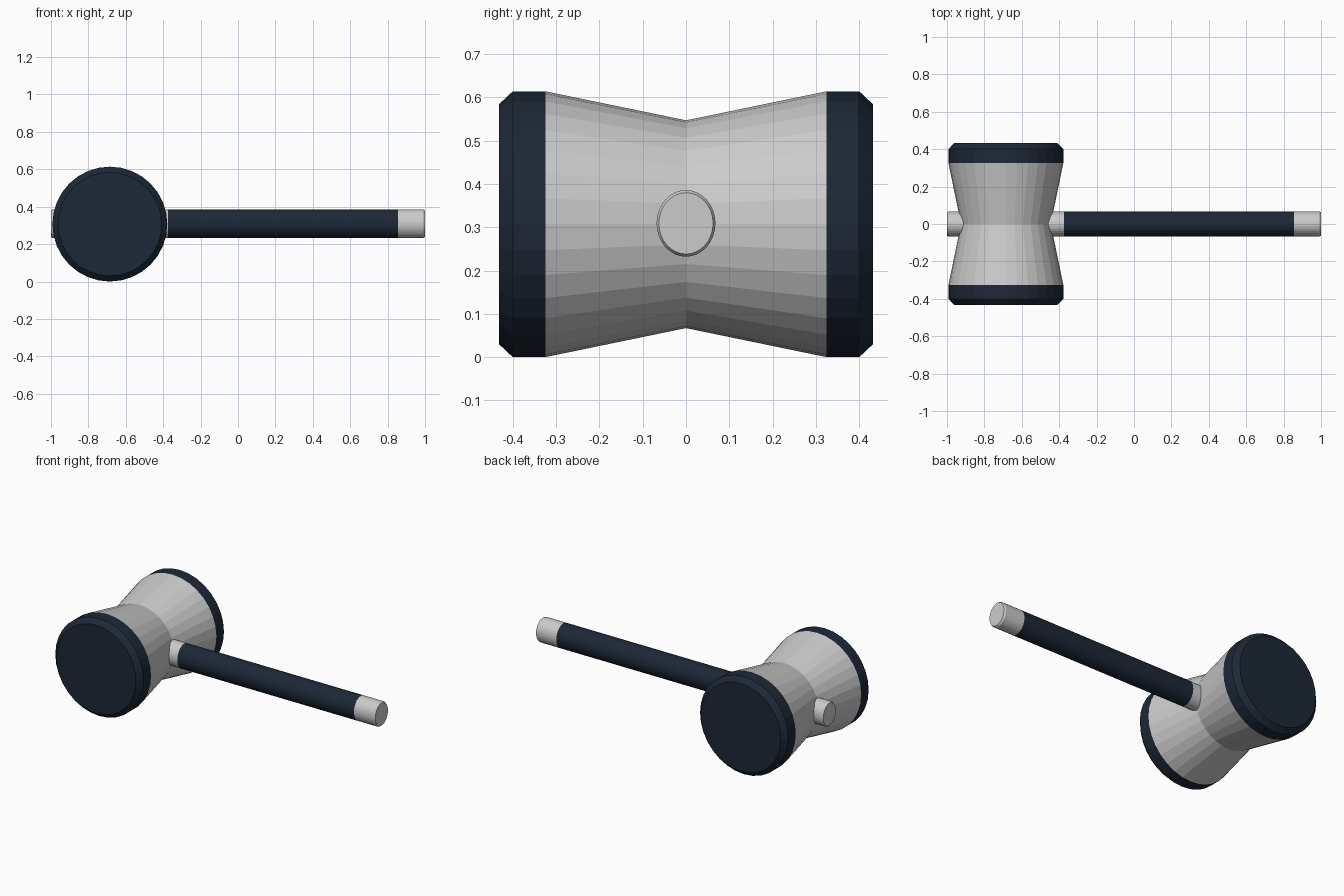
import bpy, bmesh
from math import cos, sin, tau
from mathutils import Vector

if "Cube" in bpy.data.objects:
    bpy.data.objects.remove(bpy.data.objects["Cube"])

SIDES = 32
HEAD = Vector((-0.685, 0, 0.307))    # centre of the head
SHAFT = Vector((0, 0, 0.309))        # centre line of the handle

navy = bpy.data.materials.new("navy")
navy.diffuse_color = (0.012, 0.021, 0.038, 1)
navy.use_nodes = True
navy.node_tree.nodes["Principled BSDF"].inputs["Base Color"].default_value = navy.diffuse_color


def lathe(name, profile, origin, axis, u, v, material=None, cap_start=False, cap_end=False):
    """Sweep (position, radius) pairs round an axis; u and v scale the section."""
    bm = bmesh.new()
    rings = []
    for t, r in profile:
        rings.append([bm.verts.new(origin + axis * t + u * r * cos(tau * i / SIDES)
                                   + v * r * sin(tau * i / SIDES)) for i in range(SIDES)])
    for a, b in zip(rings, rings[1:]):
        for i in range(SIDES):
            j = (i + 1) % SIDES
            bm.faces.new((a[i], a[j], b[j], b[i]))
    if cap_start:
        bm.faces.new(rings[0][::-1])
    if cap_end:
        bm.faces.new(rings[-1])
    bmesh.ops.recalc_face_normals(bm, faces=bm.faces)
    mesh = bpy.data.meshes.new(name)
    bm.to_mesh(mesh)
    bm.free()
    ob = bpy.data.objects.new(name, mesh)
    bpy.context.collection.objects.link(ob)
    if material:
        mesh.materials.append(material)
    return ob


X, Y, Z = Vector((1, 0, 0)), Vector((0, 1, 0)), Vector((0, 0, 1))

# Waisted head between the two striking caps
lathe("head_body", [(-0.325, 0.307), (0, 0.24), (0.325, 0.307)], HEAD, Y, Z, X,
      cap_start=True, cap_end=True)

# Striking caps with chamfered rims
for name, side in (("front_cap", -1), ("back_cap", 1)):
    lathe(name, [(0.325, 0.307), (0.40, 0.307), (0.432, 0.277)], HEAD, Y * side, Z, X,
          navy, cap_end=True)

# Oval handle: bare ends and a dark grip
U, V = Y * 0.068, Z * 0.077
lathe("handle_shaft", [(-1, 0.92), (-0.99, 1), (-0.375, 1)], SHAFT, X, U, V, cap_start=True)
lathe("grip", [(-0.375, 1), (0.855, 1)], SHAFT, X, U, V, navy)
lathe("handle_end", [(0.855, 1), (0.99, 1), (1, 0.92)], SHAFT, X, U, V, cap_end=True)
